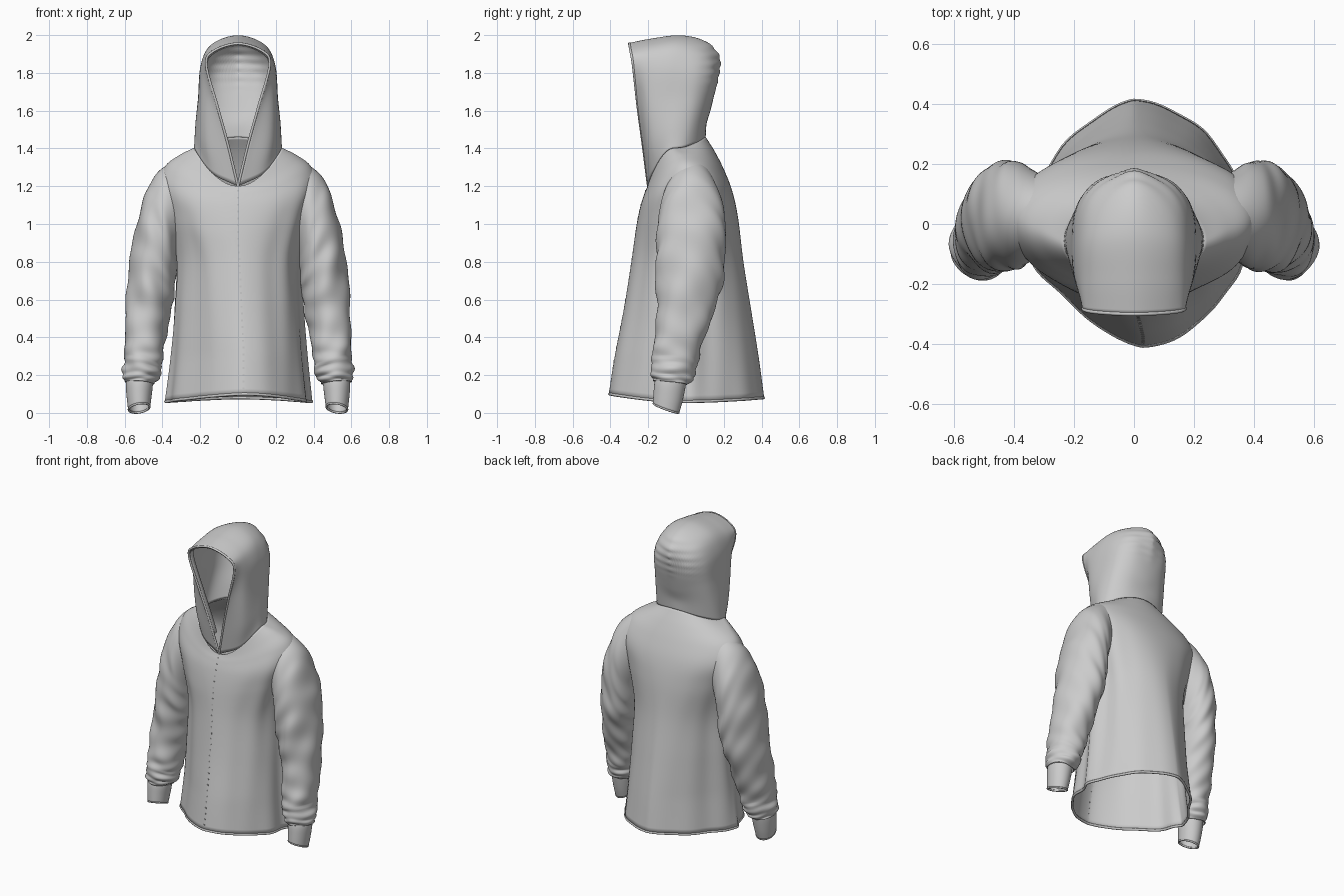
import bpy, bmesh, math
from mathutils import Vector as V

if "Cube" in bpy.data.objects:
    bpy.data.objects.remove(bpy.data.objects["Cube"])

grey = bpy.data.materials.new("cloth grey")
grey.diffuse_color = (0.6, 0.6, 0.6, 1)
grey.use_nodes = True
grey.node_tree.nodes["Principled BSDF"].inputs["Base Color"].default_value = grey.diffuse_color


def finish(ob, thick=0.0, angle=60):
    ob.data.materials.append(grey)
    bpy.context.view_layer.objects.active = ob
    ob.select_set(True)
    if ob.type == 'MESH':
        bpy.ops.object.shade_smooth_by_angle(angle=math.radians(angle))
    ob.select_set(False)
    if thick:
        m = ob.modifiers.new("cloth", 'SOLIDIFY')
        m.thickness, m.offset = thick, 0


def grid(name, rows, closed, thick=0.008):
    """Skin a list of point rows into a cloth sheet or tube."""
    bm = bmesh.new()
    vs = [[bm.verts.new(p) for p in r] for r in rows]
    n = len(rows[0])
    for a, b in zip(vs, vs[1:]):
        for j in range(n if closed else n - 1):
            k = (j + 1) % n
            bm.faces.new((a[j], a[k], b[k], b[j]))
    bmesh.ops.remove_doubles(bm, verts=bm.verts, dist=0.0004)
    bmesh.ops.recalc_face_normals(bm, faces=bm.faces)
    me = bpy.data.meshes.new(name)
    bm.to_mesh(me)
    bm.free()
    ob = bpy.data.objects.new(name, me)
    bpy.context.collection.objects.link(ob)
    finish(ob, thick)
    return ob


def spline(pts, steps, mirror_end=False):
    """Catmull-Rom through vectors; optionally runs on into its x mirror."""
    p = [V(q) for q in pts]
    last = p[-2].copy() if mirror_end else 2 * p[-1] - p[-2]
    if mirror_end:
        last.x = -last.x
    p = [2 * p[0] - p[1]] + p + [last]
    out = []
    for i in range(1, len(p) - 2):
        a, b, c, d = p[i - 1:i + 3]
        for s in range(steps):
            t = s / steps
            out.append(0.5 * (2 * b + (c - a) * t + (2 * a - 5 * b + 4 * c - d) * t * t
                              + (3 * b - a - 3 * c + d) * t ** 3))
    return out + [p[-2]]


def tube(name, pts, r, cyclic=False):
    cu = bpy.data.curves.new(name, 'CURVE')
    cu.dimensions, cu.bevel_depth, cu.bevel_resolution = '3D', r, 2
    sp = cu.splines.new('POLY')
    sp.points.add(len(pts) - 1)
    for q, p in zip(sp.points, pts):
        q.co = (*p, 1)
    sp.use_cyclic_u = cyclic
    ob = bpy.data.objects.new(name, cu)
    bpy.context.collection.objects.link(ob)
    finish(ob)


def power(v, e):
    return math.copysign(abs(v) ** e, v)


# torso rings: z front, z side, z back, half width, y front, y back, y centre, roundness
TORSO = [(.10, .06, .08, .38, -.405, .41, 0, 1.65),
         (.30, .29, .30, .355, -.373, .38, 0, 1.65),
         (.55, .55, .55, .335, -.325, .34, 0, 1.7),
         (.80, .82, .80, .325, -.285, .30, 0, 1.8),
         (.98, 1.06, 1.03, .375, -.26, .272, .01, 2.0),
         (1.09, 1.20, 1.17, .41, -.238, .242, .02, 2.1),
         (1.155, 1.30, 1.285, .385, -.218, .198, .01, 2),
         (1.185, 1.36, 1.38, .31, -.206, .15, -.02, 2),
         (1.20, 1.40, 1.46, .23, -.20, .10, -.06, 2)]


def torso_point(ring, a, fold=0.0):
    zf, zs, zb, w, yf, yb, cy, n = ring
    c, s = math.cos(a), math.sin(a)
    low = max(0, min(1, (1.0 - zs) / .7))        # the hem hangs lopsided
    n += low * (.1 if c > 0 else -.22)
    z = zs + ((zb if s > 0 else zf) - zs) * s * s
    depth = (yb - cy) if s > 0 else (cy - yf)
    k = 1 + fold * (math.sin(9 * a + 1.5 * z) + .6 * math.sin(14 * a - 2 * z + 1)) * c * c * 1.5
    return V((w * power(c, 2 / n) * k - .03 * low * min(0, s) ** 3,
              cy + depth * power(s, 2 / n) * k, z))


rings = spline(TORSO, 7)
N = 112
rows = []
for r in rings:
    amount = .016 * max(0, min(1, (1.3 - r[1]) / .4))
    rows.append([torso_point(r, 2 * math.pi * j / N, amount) for j in range(N)])
grid("torso", rows, True)
tube("hem_band", rows[0], .008, True)

# hood: half sections from the front edge back to the nape, each base to crown
HOOD = [[(.053, -.228, 1.42), (.108, -.255, 1.62), (.168, -.28, 1.84), (.13, -.293, 1.915), (0, -.30, 1.955)],
        [(.172, -.19, 1.44), (.187, -.20, 1.65), (.187, -.19, 1.84), (.135, -.18, 1.935), (0, -.18, 1.978)],
        [(.22, -.09, 1.51), (.208, -.08, 1.66), (.193, -.06, 1.84), (.135, -.04, 1.948), (0, -.03, 1.995)],
        [(.205, .02, 1.53), (.193, .045, 1.66), (.178, .07, 1.81), (.12, .09, 1.91), (0, .10, 1.965)],
        [(.125, .088, 1.54), (.12, .112, 1.64), (.115, .14, 1.76), (.08, .155, 1.84), (0, .17, 1.895)],
        [(0, .105, 1.53), (0, .125, 1.60), (0, .145, 1.68), (0, .163, 1.75), (0, .178, 1.83)]]
sections = []
for i, s in enumerate(HOOD):
    base = torso_point(TORSO[-1], math.radians(-90 + 36 * i))
    sections.append(spline([base] + s, 8, True))
columns = [spline(col, 8, True) for col in zip(*sections)]
for col in columns:     # soft gathers on the back of the head
    for p in col:
        g = max(0, p.y) * max(0, min(1, (p.z - 1.7) / .1))
        p.y += .022 * g * math.sin(p.z * 130 + 3 * p.x)
half = [list(r) for r in zip(*columns)]
rows = []
for r in half:
    rows.append(r + [V((-p.x, p.y, p.z)) for p in reversed(r[:-1])])
grid("hood", rows, False)
tube("hood_edge", rows[0], .007)
# folded hem inside the hood opening
grid("hood_facing", [[V((p.x * .96, p.y + .004 + .035 * k, p.z - .010)) for p in rows[0][5:-5]]
                     for k in (0, .5, 1)], False, .004)

# sleeve rings: outer x, z, inner x, z, y centre, y half, tilt
SLEEVE = [(.31, 1.345, .31, .90, .03, .13, 0),
          (.42, 1.272, .325, .83, .03, .165, 0),
          (.487, 1.16, .328, .755, .028, .180, 0),
          (.538, .99, .335, .67, .025, .182, 0),
          (.57, .80, .352, .57, .015, .170, 0),
          (.588, .60, .375, .45, -.005, .145, 0),
          (.597, .42, .393, .33, -.04, .130, 0),
          (.60, .30, .405, .25, -.06, .120, .01),
          (.608, .215, .415, .195, -.07, .112, .01),
          (.60, .165, .445, .155, -.08, .09, .01)]
CUFF = [(.585, .20, .455, .19, -.075, .075, .01),
        (.59, .15, .455, .145, -.085, .078, .012),
        (.585, .08, .462, .085, -.095, .073, .02),
        (.578, .018, .468, .034, -.105, .066, .024)]


def sleeve_rows(table, side, steps, wrinkle):
    rs, out, M = spline(table, steps), [], 56
    for i, (ox, oz, ix, iz, cy, h, tilt) in enumerate(rs):
        t = i / (len(rs) - 1)
        row = []
        for j in range(M):
            a = 2 * math.pi * j / M
            c, s = math.cos(a), math.sin(a)
            f = wrinkle * min(1, t * 3) * (
                .035 * math.sin(4 * a + 16 * t) + .035 * math.sin(38 * t + 2 * a + side)
                + .03 * math.sin(60 * t - 3 * a) * (.4 + t))
            if t > .78:     # bunched cloth above the cuff
                f += wrinkle * .05 * math.sin(75 * t + math.sin(3 * a))
            k = 1 + f - wrinkle * .03 * t
            row.append(V((side * ((ox + ix) / 2 + (ox - ix) / 2 * c * k),
                          cy + h * s * k,
                          (oz + iz) / 2 + (oz - iz) / 2 * c * k - tilt * s)))
        out.append(row)
    return out


for side, label in ((1, "left"), (-1, "right")):
    grid(label + "_sleeve", sleeve_rows(SLEEVE, side, 9, .7), True)
    rows = sleeve_rows(CUFF, side, 5, 0)
    grid(label + "_cuff", rows, True)
    tube(label + "_cuff_edge", rows[-1], .006, True)

# zip: small teeth down the front
front = [torso_point(r, -math.pi / 2) for r in rings]
bm = bmesh.new()
for i in range(30):
    z = .13 + i * .036
    a, b = next((a, b) for a, b in zip(front, front[1:]) if a.z <= z <= b.z)
    p = a.lerp(b, (z - a.z) / (b.z - a.z))
    cube = bmesh.ops.create_cube(bm, size=.01)["verts"]
    bmesh.ops.translate(bm, verts=cube, vec=p)
me = bpy.data.meshes.new("zip_teeth")
bm.to_mesh(me)
bm.free()
teeth = bpy.data.objects.new("zip_teeth", me)
bpy.context.collection.objects.link(teeth)
finish(teeth, 0, 30)
